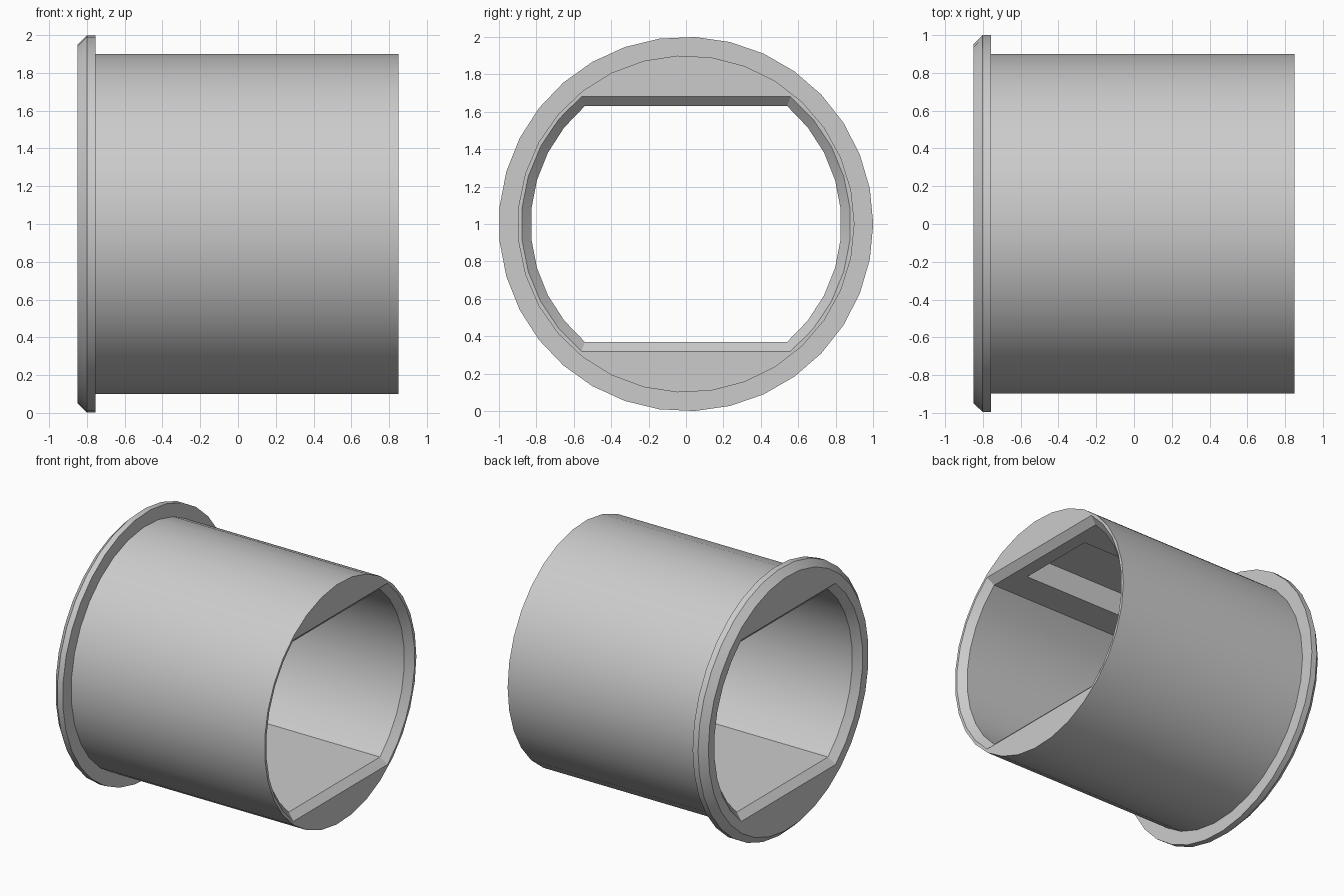
import bpy
import bmesh
from math import asin, cos, sin, pi, radians

if "Cube" in bpy.data.objects:
    bpy.data.objects.remove(bpy.data.objects["Cube"], do_unlink=True)

CENTRE = 1.0      # height of the tube axis
END = 0.85        # half length
CHAMFER = 0.05

grey = bpy.data.materials.new("plain grey")
grey.use_nodes = True
grey.diffuse_color = (0.6, 0.6, 0.6, 1)
grey.node_tree.nodes["Principled BSDF"].inputs["Base Color"].default_value = (0.6, 0.6, 0.6, 1)


def circle(radius, sides):
    return [(radius * cos(2 * pi * i / sides), radius * sin(2 * pi * i / sides))
            for i in range(sides)]


def double_d(radius, flat, steps=9):
    """Circle cut off by a flat above and below."""
    a = asin(flat / radius)
    arc = [-a + 2 * a * i / steps for i in range(steps + 1)]
    return [(s * radius * cos(t), s * radius * sin(t)) for s in (1, -1) for t in arc]


def rectangle(half_width, low, high):
    return [(-half_width, low), (half_width, low), (half_width, high), (-half_width, high)]


def loft(name, sections):
    """Closed solid through (x, outline) sections along the x axis."""
    bm = bmesh.new()
    rings = [[bm.verts.new((x, y, z + CENTRE)) for y, z in outline]
             for x, outline in sections]
    for one, two in zip(rings, rings[1:]):
        for i in range(len(one)):
            j = (i + 1) % len(one)
            bm.faces.new((one[i], one[j], two[j], two[i]))
    bm.faces.new(rings[0])
    bm.faces.new(rings[-1])
    bmesh.ops.recalc_face_normals(bm, faces=bm.faces)
    mesh = bpy.data.meshes.new(name)
    bm.to_mesh(mesh)
    bm.free()
    mesh.materials.append(grey)
    obj = bpy.data.objects.new(name, mesh)
    bpy.context.collection.objects.link(obj)
    return obj


def combine(target, tool, operation):
    """Apply a boolean and remove the tool."""
    tool.hide_render = True
    mod = target.modifiers.new(operation.lower(), 'BOOLEAN')
    mod.operation = operation
    mod.solver = 'EXACT'
    mod.object = tool
    bpy.context.view_layer.objects.active = target
    bpy.ops.object.modifier_apply(modifier=mod.name)
    bpy.data.objects.remove(tool, do_unlink=True)


# Tube with a chamfered flange at one end
bushing = loft("flanged_bushing", [(-0.78, circle(0.9, 31)), (END, circle(0.9, 31))])
flange = loft("flange", [(-END, circle(0.95, 33)), (-0.8, circle(1, 33)), (-0.755, circle(1, 33))])
combine(bushing, flange, 'UNION')

# Through hole with two flats, chamfered at both ends
extra = 0.02
stops = [(-END - extra, CHAMFER + extra), (-END + CHAMFER, 0),
         (END - CHAMFER, 0), (END + extra, CHAMFER + extra)]
hole = loft("hole_cutter", [(x, double_d(0.83 + o, 0.63 + o)) for x, o in stops])
combine(bushing, hole, 'DIFFERENCE')

# Closed pocket in the upper flat
pocket = loft("pocket_cutter", [(x, rectangle(0.305, 0.5, 0.81)) for x in (-0.7, 0.7)])
combine(bushing, pocket, 'DIFFERENCE')

# Smooth round walls, sharp edges kept
bpy.ops.object.select_all(action='DESELECT')
bushing.select_set(True)
bpy.context.view_layer.objects.active = bushing
bpy.ops.object.shade_smooth_by_angle(angle=radians(30))
